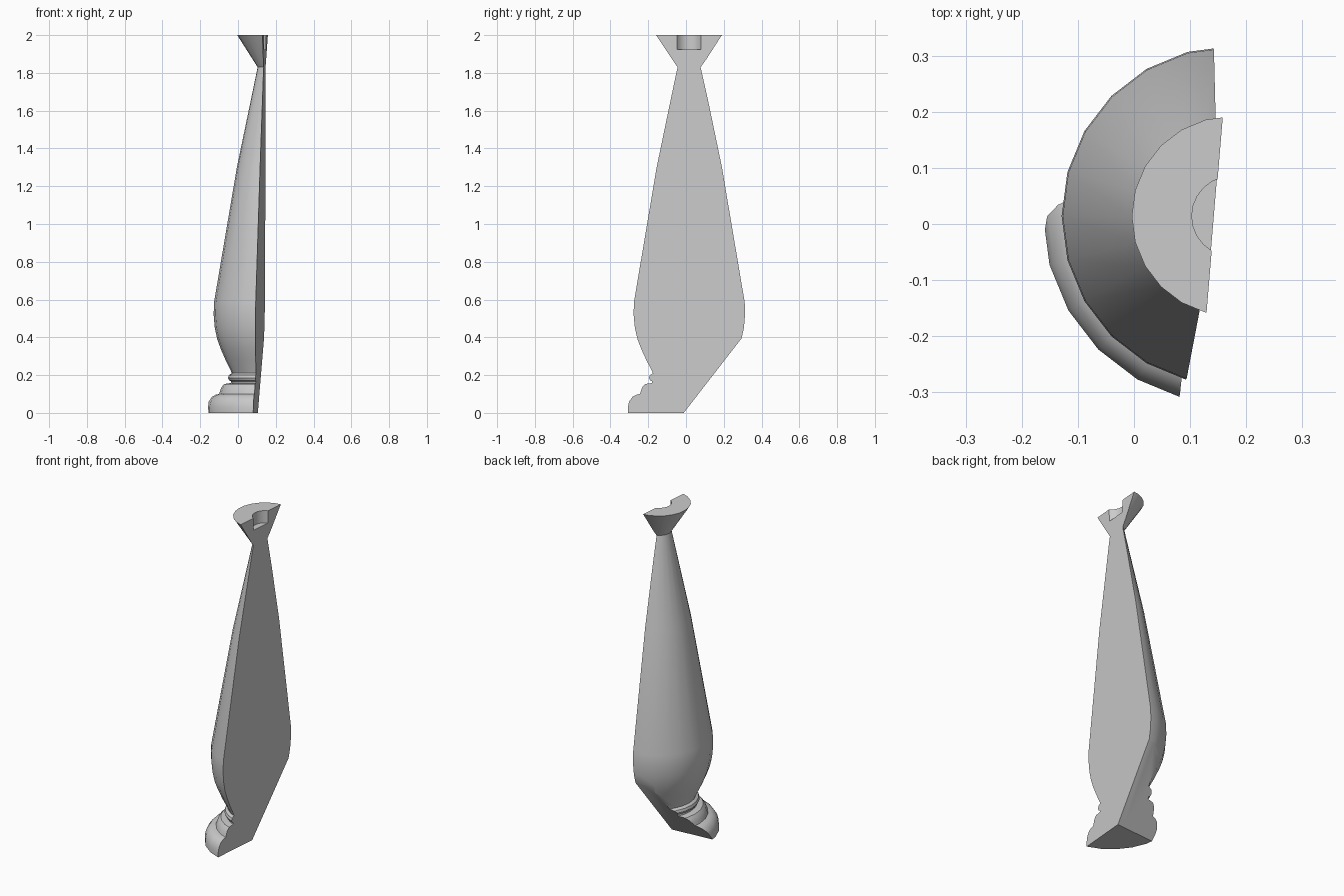
import bpy, bmesh, math
from mathutils import Vector, Matrix

if "Cube" in bpy.data.objects:
    bpy.data.objects.remove(bpy.data.objects["Cube"])

AXIS = Vector((0.174, 0.014, 0))   # turning axis of the spindle
SEGMENTS = 24

# Turned profile (radius, height): base, steps, bead, belly, taper, flared top, socket
profile = [
    (0, 0), (0.336, 0), (0.336, 0.03), (0.329, 0.06), (0.312, 0.085), (0.292, 0.096),
    (0.274, 0.10), (0.269, 0.115), (0.262, 0.135), (0.247, 0.153), (0.212, 0.158),
    (0.211, 0.167), (0.221, 0.172), (0.227, 0.185), (0.222, 0.20), (0.207, 0.21),
    (0.213, 0.226), (0.240, 0.28), (0.266, 0.34), (0.284, 0.39), (0.297, 0.45),
    (0.303, 0.52), (0.301, 0.585), (0.180, 1.30), (0.070, 1.83),
    (0.178, 2.0), (0.071, 2.0), (0.071, 1.925), (0, 1.925),
]

# Flat cuts as (point, outward normal): long split face, slanted break at the foot
cuts = [
    (Vector((0.106, 0, 0)), Vector((1, -0.083, -0.0182))),
    (Vector((0.105, -0.012, 0)), Vector((-0.104, 1.3, -1))),
]

bm = bmesh.new()

# Lathe the profile, starting on the -x side
verts = [bm.verts.new(AXIS + Vector((-r, 0, z))) for r, z in profile]
edges = [bm.edges.new(pair) for pair in zip(verts, verts[1:])]
bmesh.ops.spin(bm, geom=verts + edges, cent=AXIS, axis=(0, 0, 1),
               angle=math.tau, steps=SEGMENTS, use_merge=False, use_duplicate=False)
bmesh.ops.remove_doubles(bm, verts=bm.verts[:], dist=0.0005)
bmesh.ops.recalc_face_normals(bm, faces=bm.faces[:])

# Split the turning and cap each cut
for point, normal in cuts:
    bmesh.ops.bisect_plane(bm, geom=bm.verts[:] + bm.edges[:] + bm.faces[:], dist=1e-5,
                           plane_co=point, plane_no=normal.normalized(), clear_outer=True)
    rim = [e for e in bm.edges if e.is_boundary]
    bmesh.ops.edgeloop_fill(bm, edges=rim)
bmesh.ops.recalc_face_normals(bm, faces=bm.faces[:])

mesh = bpy.data.meshes.new("split_spindle")
bm.to_mesh(mesh)
bm.free()
spindle = bpy.data.objects.new("split_spindle", mesh)
bpy.context.collection.objects.link(spindle)

# Plain grey finish
grey = bpy.data.materials.new("light_grey")
grey.diffuse_color = (0.6, 0.6, 0.6, 1)
grey.use_nodes = True
grey.node_tree.nodes["Principled BSDF"].inputs["Base Color"].default_value = grey.diffuse_color
mesh.materials.append(grey)

bpy.context.view_layer.objects.active = spindle
spindle.select_set(True)
bpy.ops.object.shade_smooth_by_angle(angle=math.radians(32))
